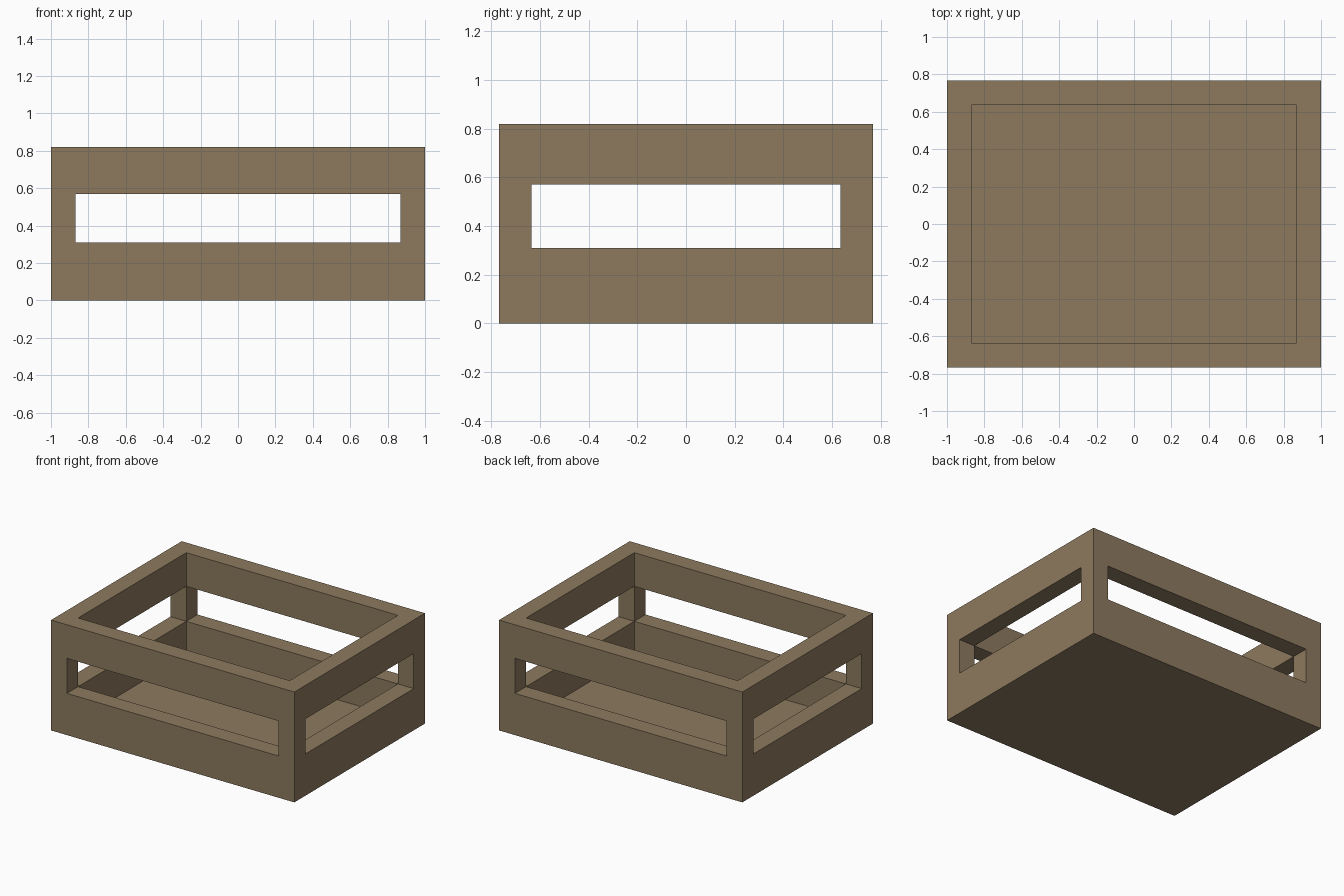
import bpy, bmesh

if "Cube" in bpy.data.objects:
    bpy.data.objects.remove(bpy.data.objects["Cube"])

# Wood colour
wood = bpy.data.materials.new("brown wood")
wood.diffuse_color = (0.266, 0.195, 0.114, 1.0)
wood.use_nodes = True
wood.node_tree.nodes["Principled BSDF"].inputs["Base Color"].default_value = wood.diffuse_color

# Slab limits of the crate: walls, floor, slot and rim levels
XS = [-1.0, -0.87, 0.87, 1.0]
YS = [-0.767, -0.635, 0.635, 0.767]
ZS = [0.0, 0.06, 0.31, 0.57, 0.82]


def solid(i, j, k):
    """Is this block of the crate filled with wood?"""
    if not (0 <= i < 3 and 0 <= j < 3 and 0 <= k < 4):
        return False
    if k == 0:                      # floor
        return True
    if k == 2:                      # slot level: corner posts only
        return i != 1 and j != 1
    return i != 1 or j != 1         # lower and upper rails


# Crate: one closed skin around all filled blocks
bm = bmesh.new()
verts = {}


def vert(p):
    if p not in verts:
        verts[p] = bm.verts.new((XS[p[0]], YS[p[1]], ZS[p[2]]))
    return verts[p]


for i in range(3):
    for j in range(3):
        for k in range(4):
            if not solid(i, j, k):
                continue
            cell = (i, j, k)
            for axis in range(3):
                u, v = (axis + 1) % 3, (axis + 2) % 3
                for side in (0, 1):
                    near = list(cell)
                    near[axis] += 1 if side else -1
                    if solid(*near):
                        continue
                    ring = []
                    for du, dv in ((0, 0), (1, 0), (1, 1), (0, 1)):
                        p = list(cell)
                        p[axis] += side
                        p[u] += du
                        p[v] += dv
                        ring.append(vert(tuple(p)))
                    bm.faces.new(ring if side else ring[::-1])

mesh = bpy.data.meshes.new("slotted_crate")
bm.to_mesh(mesh)
bm.free()
mesh.materials.append(wood)
crate = bpy.data.objects.new("slotted_crate", mesh)
bpy.context.collection.objects.link(crate)
